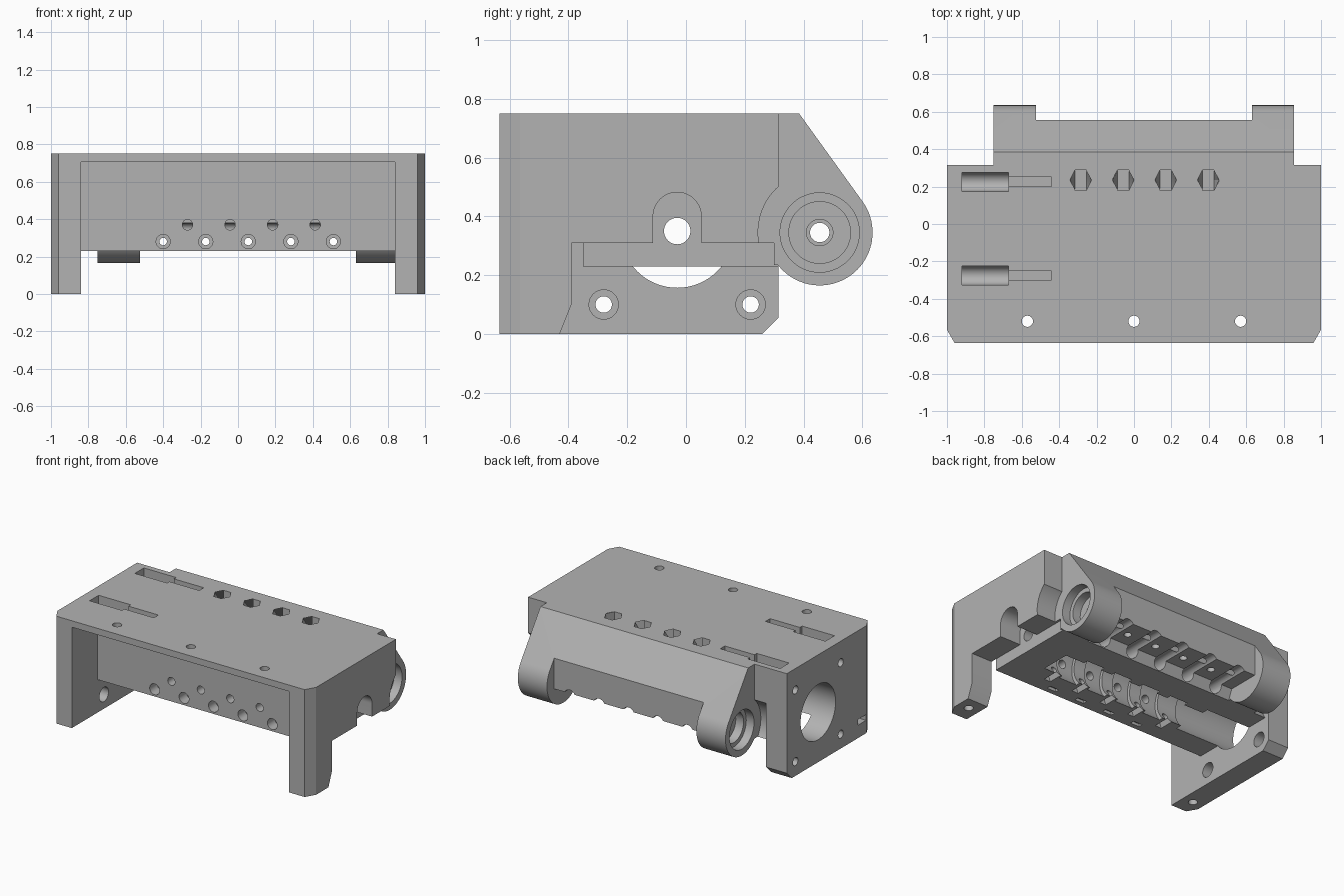
import bpy, bmesh
from math import cos, sin, radians

if "Cube" in bpy.data.objects:
    bpy.data.objects.remove(bpy.data.objects["Cube"], do_unlink=True)

grey = bpy.data.materials.new("matte_grey")
grey.use_nodes = True
grey.diffuse_color = (0.45, 0.45, 0.45, 1)
grey.node_tree.nodes["Principled BSDF"].inputs["Base Color"].default_value = (0.45, 0.45, 0.45, 1)


def arc(a, b, r, start, end, n):
    return [(a + r * cos(radians(start + (end - start) * i / n)),
             b + r * sin(radians(start + (end - start) * i / n))) for i in range(n + 1)]


def circle(a, b, r, n=48):
    return arc(a, b, r, 0, 360, n)[:-1]


def rect(a0, a1, b0, b1):
    return [(a0, b0), (a1, b0), (a1, b1), (a0, b1)]


def u_shape(a, b, r, end):
    """Half circle with straight sides running to height end."""
    s = 1 if end > b else -1
    return arc(a, b, r, 0, -180 * s, 24) + [(a - r, end), (a + r, end)]


def prism(name, axis, lo, hi, profile, profile_hi=None):
    place = {"X": lambda p, t: (t, p[0], p[1]),
             "Y": lambda p, t: (p[0], t, p[1]),
             "Z": lambda p, t: (p[0], p[1], t)}[axis]
    bm = bmesh.new()
    bottom = [bm.verts.new(place(p, lo)) for p in profile]
    top = [bm.verts.new(place(p, hi)) for p in (profile_hi or profile)]
    bm.faces.new(bottom)
    bm.faces.new(top[::-1])
    n = len(bottom)
    for i in range(n):
        j = (i + 1) % n
        bm.faces.new((bottom[i], bottom[j], top[j], top[i]))
    bmesh.ops.recalc_face_normals(bm, faces=bm.faces[:])
    mesh = bpy.data.meshes.new(name)
    bm.to_mesh(mesh)
    bm.free()
    mesh.materials.append(grey)
    ob = bpy.data.objects.new(name, mesh)
    bpy.context.scene.collection.objects.link(ob)
    return ob


def combine(tool, operation):
    tool.hide_render = True
    mod = housing.modifiers.new("shape", "BOOLEAN")
    mod.operation = operation
    mod.solver = "EXACT"
    mod.object = tool
    bpy.context.view_layer.objects.active = housing
    bpy.ops.object.modifier_apply(modifier=mod.name)
    bpy.data.objects.remove(tool, do_unlink=True)


def cut(axis, lo, hi, profile, profile_hi=None):
    combine(prism("cutter", axis, lo, hi, profile, profile_hi), "DIFFERENCE")


HINGE = (0.455, 0.345)
BORE = (-0.03, 0.35)
SCREW_X = [-0.4 + 0.2275 * i for i in range(5)]
TENDON_X = [-0.27 + 0.2275 * i for i in range(4)]

# Housing block
housing = prism("housing", "Z", 0, 0.75,
                [(-1, -0.565), (-0.96, -0.635), (0.96, -0.635), (1, -0.565), (1, 0.315), (-1, 0.315)])

# Front pocket, open underside and the shortened wall
cut("Y", -0.8, -0.35, rect(-0.84, 0.84, -0.1, 0.705))
cut("X", -0.84, 0.84, rect(-0.5, 0.5, -0.1, 0.23))
cut("X", 0.83, 1.1, [(-0.47, -0.1), (-0.43, 0), (-0.39, 0.1), (-0.39, 0.23), (0.5, 0.23), (0.5, -0.1)])
cut("X", 0.84, 1.1, rect(-0.39, 0.5, 0.1, 0.31))
cut("X", -1.1, -0.83, [(0.26, 0), (0.36, 0.1), (0.36, -0.1), (0.16, -0.1)])

# Clearance beside the hinge lugs
cut("X", 0.855, 1.1, circle(*HINGE, 0.21))
cut("X", -0.84, -0.75, circle(*HINGE, 0.21))

# Hinge bracket with sloped back
combine(prism("hinge_bracket", "X", -0.75, 0.855,
              [(0.3, 0.235), (0.3, 0.75), (0.385, 0.75)] + arc(*HINGE, 0.18, 35.5, -142, 40)), "UNION")

# Stepped gap between the lugs: flat rear edge and raised underside
cut("X", -0.525, 0.63, [(0.555, 0.9), (0.8, 0.9), (0.8, 0.1), (0.3, 0.1),
                        (0.3, 0.23), (0.33, 0.3), (0.555, 0.3)])

# Bearing seats and hinge pin hole
cut("X", -0.8, 0.9, circle(*HINGE, 0.033))
for side, face in ((-1, -0.75), (1, 0.855)):
    for r, depth in ((0.135, 0.06), (0.105, 0.12), (0.045, 0.16)):
        lo, hi = sorted((face + side * 0.04, face - side * depth))
        cut("X", lo, hi, circle(*HINGE, r))

# Motor bore, spool bore and spool chambers
cut("X", -1.1, -0.5, circle(*BORE, 0.193, 64))
cut("X", -0.6, 0.62, circle(*BORE, 0.16, 64))
for x in TENDON_X:
    cut("X", x - 0.08, x + 0.06, circle(*BORE, 0.182, 64))

# Shaft hole and arch in the shortened wall
cut("X", 0.5, 1.1, circle(*BORE, 0.045))
cut("X", 0.84, 1.1, u_shape(-0.03, 0.4, 0.082, 0.25))

# Motor screws: lower counterbored holes, upper slots open to the top
for y in (-0.28, 0.22):
    cut("X", -1.1, -0.8, circle(y, 0.1, 0.028, 24))
    cut("X", -0.91, -0.8, circle(y, 0.1, 0.05, 32))
    cut("X", -1.1, -0.9, circle(y, 0.6, 0.028, 24))
    cut("X", -0.92, -0.67, u_shape(y + 0.005, 0.61, 0.05, 0.85))
    cut("X", -0.7, -0.44, rect(y - 0.02, y + 0.03, 0.585, 0.85))

# Small slot in the motor wall
cut("X", -1.1, -0.94, rect(-0.56, -0.47, 0.09, 0.13))

# Through screws with counterbores, rear channels and nut notches
for x in SCREW_X:
    cut("Y", -0.5, 0.4, circle(x, 0.28, 0.02, 20))
    cut("Y", -0.5, -0.27, circle(x, 0.28, 0.038, 24))
    cut("Y", 0.2, 0.7, circle(x, 0.28, 0.044, 28))
    cut("Y", -0.24, -0.1, [(x - 0.035, 0.2), (x + 0.035, 0.2), (x, 0.3)])

# Tendon holes turning down at the rear, tapered top pockets, underside slots
hexagon = [(-0.06, 0), (-0.03, -0.055), (0.03, -0.055), (0.06, 0), (0.03, 0.055), (-0.03, 0.055)]
for x in TENDON_X:
    cut("Y", -0.5, 0.43, circle(x, 0.37, 0.028, 24))
    cut("Z", 0.2, 0.38, circle(x, 0.43, 0.025, 20))
    top = [(x - 0.015 + a, 0.235 + b) for a, b in hexagon]
    floor = [(x - 0.015 + max(-0.03, min(0.03, a)), 0.235 + b) for a, b in hexagon]
    cut("Z", 0.64, 0.76, floor, top)
    cut("Z", 0.1, 0.25, rect(x - 0.035, x + 0.035, -0.315, -0.285))

# Mounting holes in the top plate and leg feet
for x in (-0.57, 0, 0.57):
    cut("Z", 0.6, 0.9, circle(x, -0.52, 0.03, 24))
for x in (-0.92, 0.92):
    cut("Z", -0.1, 0.15, circle(x, -0.52, 0.03, 24))

# Smooth curves, crisp edges
bpy.ops.object.select_all(action="DESELECT")
housing.select_set(True)
bpy.context.view_layer.objects.active = housing
bpy.ops.object.shade_smooth_by_angle(angle=radians(25))
